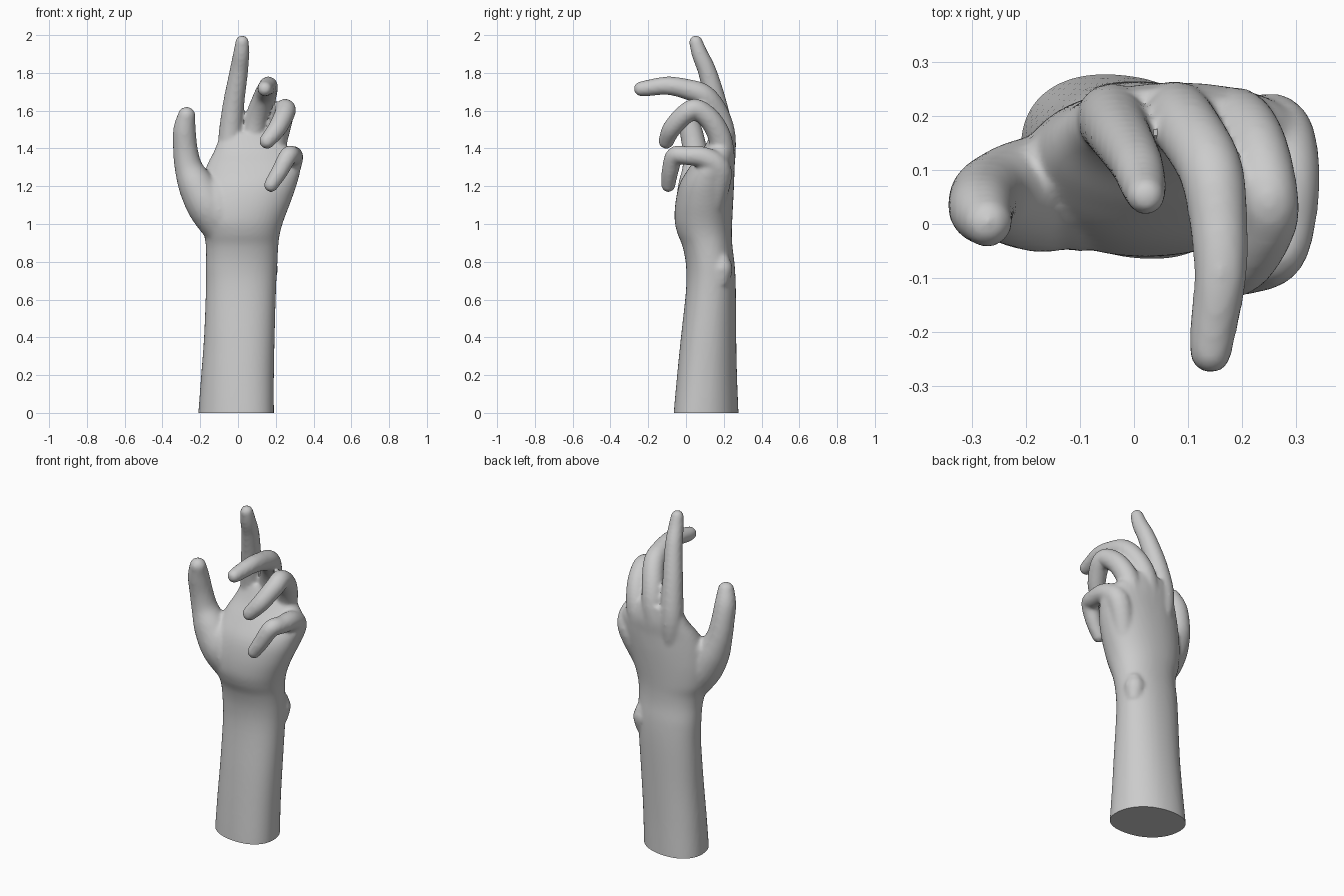
import bpy, bmesh, math
from mathutils import Vector

if "Cube" in bpy.data.objects:
    bpy.data.objects.remove(bpy.data.objects["Cube"])

skin = bpy.data.materials.new("plain grey")
skin.diffuse_color = (0.6, 0.6, 0.6, 1)
skin.use_nodes = True
skin.node_tree.nodes["Principled BSDF"].inputs["Base Color"].default_value = skin.diffuse_color
bm = bmesh.new()


def loft(rings):
    """Skin a list of equal vertex rings and cap both ends."""
    loops = [[bm.verts.new(p) for p in ring] for ring in rings]
    n = len(loops[0])
    for a, b in zip(loops, loops[1:]):
        for i in range(n):
            bm.faces.new((a[i], a[(i + 1) % n], b[(i + 1) % n], b[i]))
    bm.faces.new(loops[0][::-1])
    bm.faces.new(loops[-1])


def resample(rows, steps):
    """Smooth Catmull-Rom interpolation through rows of numbers."""
    rows = [Vector(r) for r in rows]
    out = []
    for i in range(len(rows) - 1):
        a, b, c, d = (rows[max(0, min(len(rows) - 1, i + k))] for k in (-1, 0, 1, 2))
        for s in range(steps):
            t = s / steps
            out.append(0.5 * (2 * b + (c - a) * t + (2 * a - 5 * b + 4 * c - d) * t ** 2
                              + (3 * b - a - 3 * c + d) * t ** 3))
    return out + [rows[-1]]


def digit(path, grow=1.06):
    """Tapered tube with a rounded tip; each point is x, y, z, radius."""
    pts = resample(path, 5)
    rings = []
    side = Vector((1, 0, 0))

    def ring(c, t, r):
        u = (side - t * side.dot(t)).normalized()
        v = t.cross(u)
        return [c + (u * math.cos(k * math.tau / 20) + v * math.sin(k * math.tau / 20)) * r
                for k in range(20)]

    for i, p in enumerate(pts):
        t = (pts[min(i + 1, len(pts) - 1)].xyz - pts[max(i - 1, 0)].xyz).normalized()
        rings.append(ring(p.xyz, t, p[3] * grow))
    for k in range(1, 5):
        a = k * math.pi / 2 / 4.3
        rings.append(ring(p.xyz + t * p[3] * math.sin(a), t, p[3] * grow * math.cos(a)))
    loft(rings)


# Forearm, wrist and palm: height, left, right, front, back
sections = [(-0.1, -0.215, 0.19, -0.07, 0.282), (0, -0.21, 0.19, -0.065, 0.278),
            (0.2, -0.195, 0.19, -0.047, 0.27), (0.4, -0.18, 0.194, -0.027, 0.266),
            (0.65, -0.17, 0.201, 0.0, 0.264), (0.78, -0.17, 0.208, 0.0, 0.258),
            (0.88, -0.17, 0.213, -0.018, 0.246), (0.95, -0.182, 0.222, -0.045, 0.243),
            (1.02, -0.205, 0.242, -0.06, 0.245), (1.12, -0.21, 0.28, -0.055, 0.25),
            (1.22, -0.195, 0.314, -0.03, 0.255), (1.31, -0.165, 0.33, 0.025, 0.258),
            (1.39, -0.125, 0.28, 0.085, 0.262), (1.48, -0.09, 0.18, 0.135, 0.25)]
rings = []
for z, l, r, f, b in resample(sections, 5):
    skew = -0.2 * max(0, min(1, 1 - z / 0.75))
    ring = []
    for k in range(48):
        a = k * math.tau / 48
        c, s = math.cos(a), math.sin(a + skew)
        ring.append(((l + r) / 2 + (r - l) / 2 * math.copysign(abs(c) ** 0.92, c),
                     (f + b) / 2 + (b - f) / 2 * math.copysign(abs(s) ** 0.92, s), z))
    rings.append(ring)
loft(rings)

# Wrist bone on the little finger side
digit([(0.15, 0.18, 0.68, .045), (0.152, 0.187, 0.76, .06), (0.152, 0.185, 0.8, .05)], 1)
# Fleshy thumb base merging into the palm
digit([(-0.04, 0.08, 0.93, .08), (-0.09, 0.06, 1.05, .11), (-0.13, 0.075, 1.16, .105),
       (-0.15, 0.1, 1.22, .07)], 1)
# Thumb
digit([(-0.07, 0.09, 0.93, .08), (-0.15, 0.06, 1.08, .108), (-0.218, 0.055, 1.2, .096),
       (-0.262, 0.055, 1.3, .073), (-0.279, 0.045, 1.4, .064), (-0.283, 0.025, 1.5, .059),
       (-0.272, 0.003, 1.575, .046)], 1.02)
# Index finger
digit([(-0.03, 0.17, 1.2, .06), (-0.042, 0.195, 1.4, .062), (-0.028, 0.168, 1.6, .055),
       (0.003, 0.115, 1.8, .047), (0.017, 0.073, 1.9, .041), (0.022, 0.052, 1.965, .034)])
# Middle finger
digit([(0.06, 0.18, 1.2, .06), (0.075, 0.2, 1.42, .062), (0.1, 0.175, 1.56, .059),
       (0.142, 0.1, 1.675, .057), (0.157, 0.0, 1.715, .051), (0.16, -0.1, 1.732, .046),
       (0.146, -0.2, 1.72, .041), (0.142, -0.24, 1.715, .037)])
# Ring finger
digit([(0.16, 0.17, 1.2, .06), (0.19, 0.19, 1.4, .06), (0.225, 0.145, 1.53, .056),
       (0.248, 0.06, 1.605, .053), (0.248, 0.0, 1.585, .051), (0.207, -0.075, 1.505, .047),
       (0.152, -0.105, 1.437, .039)])
# Little finger
digit([(0.19, 0.14, 1.1, .06), (0.258, 0.175, 1.28, .064), (0.288, 0.1, 1.35, .054),
       (0.287, 0.0, 1.362, .047), (0.266, -0.06, 1.36, .046), (0.218, -0.085, 1.275, .042),
       (0.174, -0.094, 1.205, .036)])

bmesh.ops.recalc_face_normals(bm, faces=bm.faces)
mesh = bpy.data.meshes.new("hand_and_forearm")
bm.to_mesh(mesh)
bm.free()
hand = bpy.data.objects.new("hand_and_forearm", mesh)
bpy.context.collection.objects.link(hand)
bpy.context.view_layer.objects.active = hand
hand.select_set(True)

# Fuse the parts into one skin and soften the joins
mod = hand.modifiers.new("fuse", 'REMESH')
mod.mode = 'VOXEL'
mod.voxel_size = 0.01
soft = hand.modifiers.new("soften", 'SMOOTH')
soft.factor = 0.5
soft.iterations = 8
for m in ("fuse", "soften"):
    bpy.ops.object.modifier_apply(modifier=m)

# Flat cut at the end of the forearm
bm = bmesh.new()
bm.from_mesh(hand.data)
cut = bmesh.ops.bisect_plane(bm, geom=bm.verts[:] + bm.edges[:] + bm.faces[:],
                             plane_co=(0, 0, 0), plane_no=(0, 0, 1), clear_inner=True)
edges = [e for e in cut["geom_cut"] if isinstance(e, bmesh.types.BMEdge)]
bmesh.ops.contextual_create(bm, geom=edges)
bmesh.ops.recalc_face_normals(bm, faces=bm.faces)
bm.to_mesh(hand.data)
bm.free()
hand.data.materials.clear()
hand.data.materials.append(skin)
bpy.ops.object.shade_smooth_by_angle(angle=math.radians(40))
